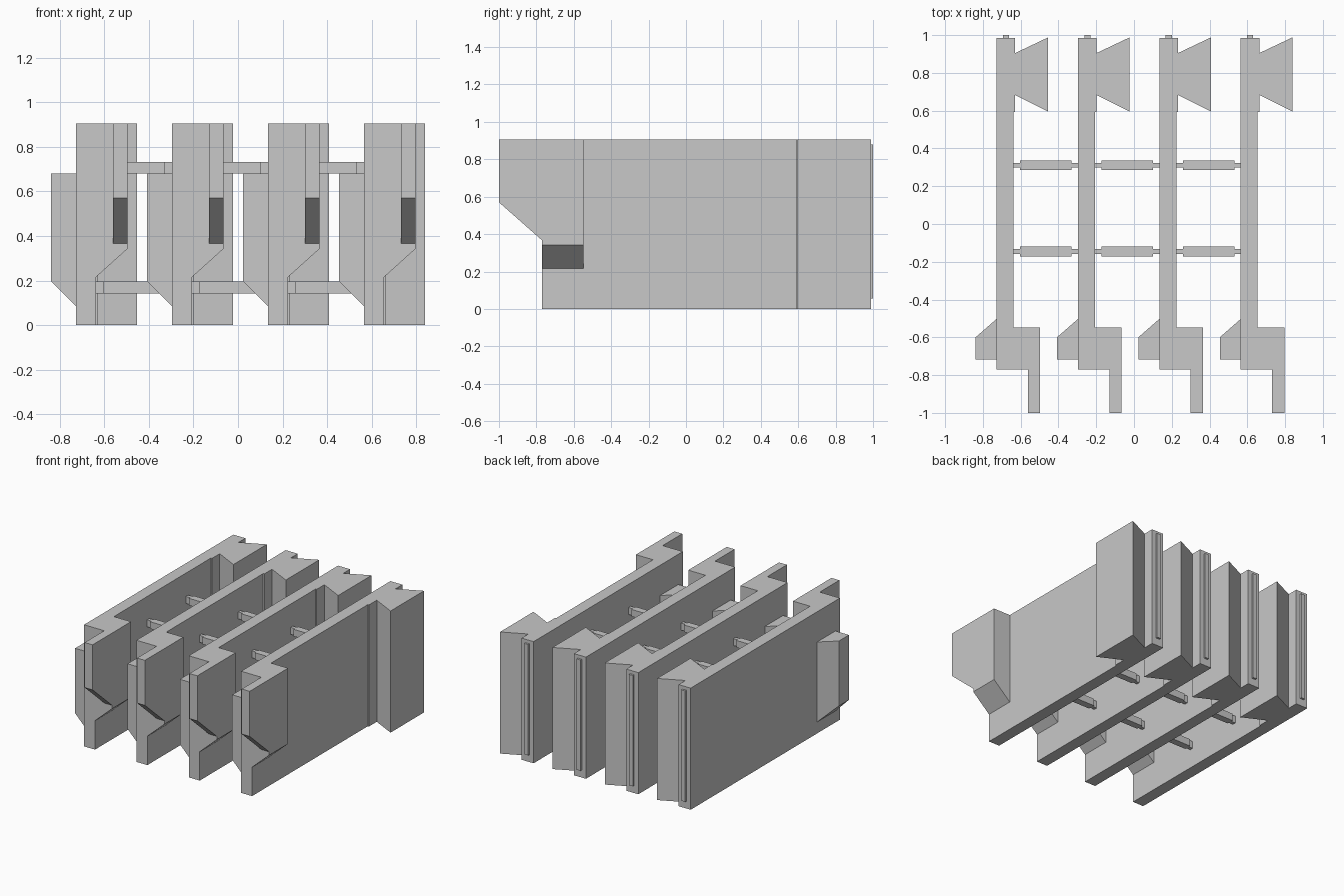
import bpy, bmesh
from mathutils import Vector

if "Cube" in bpy.data.objects:
    bpy.data.objects.remove(bpy.data.objects["Cube"])

HEIGHT = 0.905
PITCH = 0.431
LEFT = -0.728          # left face of the first panel
PANEL = 0.09           # panel thickness

grey = bpy.data.materials.new("light_grey")
grey.diffuse_color = (0.58, 0.58, 0.58, 1)
grey.use_nodes = True
grey.node_tree.nodes["Principled BSDF"].inputs["Base Color"].default_value = grey.diffuse_color


def loft(name, ring_a, ring_b):
    """Closed solid between two matching rings of points."""
    bm = bmesh.new()
    a = [bm.verts.new(p) for p in ring_a]
    b = [bm.verts.new(p) for p in ring_b]
    n = len(a)
    bm.faces.new(a)
    bm.faces.new(b[::-1])
    for i in range(n):
        j = (i + 1) % n
        bm.faces.new((a[j], a[i], b[i], b[j]))
    bmesh.ops.recalc_face_normals(bm, faces=bm.faces)
    mesh = bpy.data.meshes.new(name)
    bm.to_mesh(mesh)
    bm.free()
    mesh.materials.append(grey)
    obj = bpy.data.objects.new(name, mesh)
    bpy.context.collection.objects.link(obj)
    return obj


def prism(name, profile, axis, lo, hi):
    """Extrude a 2D profile along an axis (0 = x, 1 = y, 2 = z)."""
    def ring(t):
        pts = []
        for p in profile:
            c = list(p)
            c.insert(axis, t)
            pts.append(Vector(c))
        return pts
    return loft(name, ring(lo), ring(hi))


def rect(u0, u1, v0, v1):
    return [(u0, v0), (u1, v0), (u1, v1), (u0, v1)]


for k in range(4):
    x = LEFT + k * PITCH
    n = k + 1

    # Upright panel with thicker rear end and flared dovetail
    outline = [(0, -0.77), (PANEL, -0.77), (PANEL, 0.592), (0.099, 0.592),
               (0.099, 0.683), (0.274, 0.595), (0.274, 0.988), (0.099, 0.905),
               (0.099, 0.985), (0, 0.985)]
    prism(f"panel_{n}", [(x + u, v) for u, v in outline], 2, 0, HEIGHT)

    # Shoulder block with sloping underside
    shoulder = [(PANEL, 0.215), (0.231, 0.342), (0.231, HEIGHT), (PANEL, HEIGHT)]
    prism(f"shoulder_{n}", [(x + u, v) for u, v in shoulder], 1, -0.77, -0.548)

    # Forward arm with chamfered lower edge
    arm = [(-0.77, 0.367), (-1.0, 0.57), (-1.0, HEIGHT), (-0.77, HEIGHT)]
    prism(f"front_arm_{n}", arm, 0, x + 0.166, x + 0.231)

    # Side lug, tapered at its rear and bottom
    inner = [(x, u, v) for u, v in rect(-0.717, -0.503, 0.085, 0.68)]
    outer = [(x - 0.111, u, v) for u, v in rect(-0.717, -0.6, 0.197, 0.68)]
    loft(f"side_lug_{n}", inner, outer)

    # Thin rib on the rear edge
    prism(f"rear_rib_{n}", rect(x + 0.034, x + 0.066, 0.985, 1.0), 2, 0.055, 0.88)

    # Spacer bars with narrowed ends, linking to the next panel
    if k < 3:
        a, b = x + PANEL, x + PITCH
        c, d = x + 0.125, x + 0.397
        for row, y in (("rear", 0.311), ("front", -0.145)):
            for level, z0, z1 in (("upper", 0.68, 0.732), ("lower", 0.143, 0.197)):
                t, w = 0.013, 0.026
                bar = [(a, y - t), (c, y - t), (c, y - w), (d, y - w),
                       (d, y - t), (b, y - t), (b, y + t), (d, y + t),
                       (d, y + w), (c, y + w), (c, y + t), (a, y + t)]
                prism(f"spacer_{level}_{row}_{n}", bar, 2, z0, z1)
